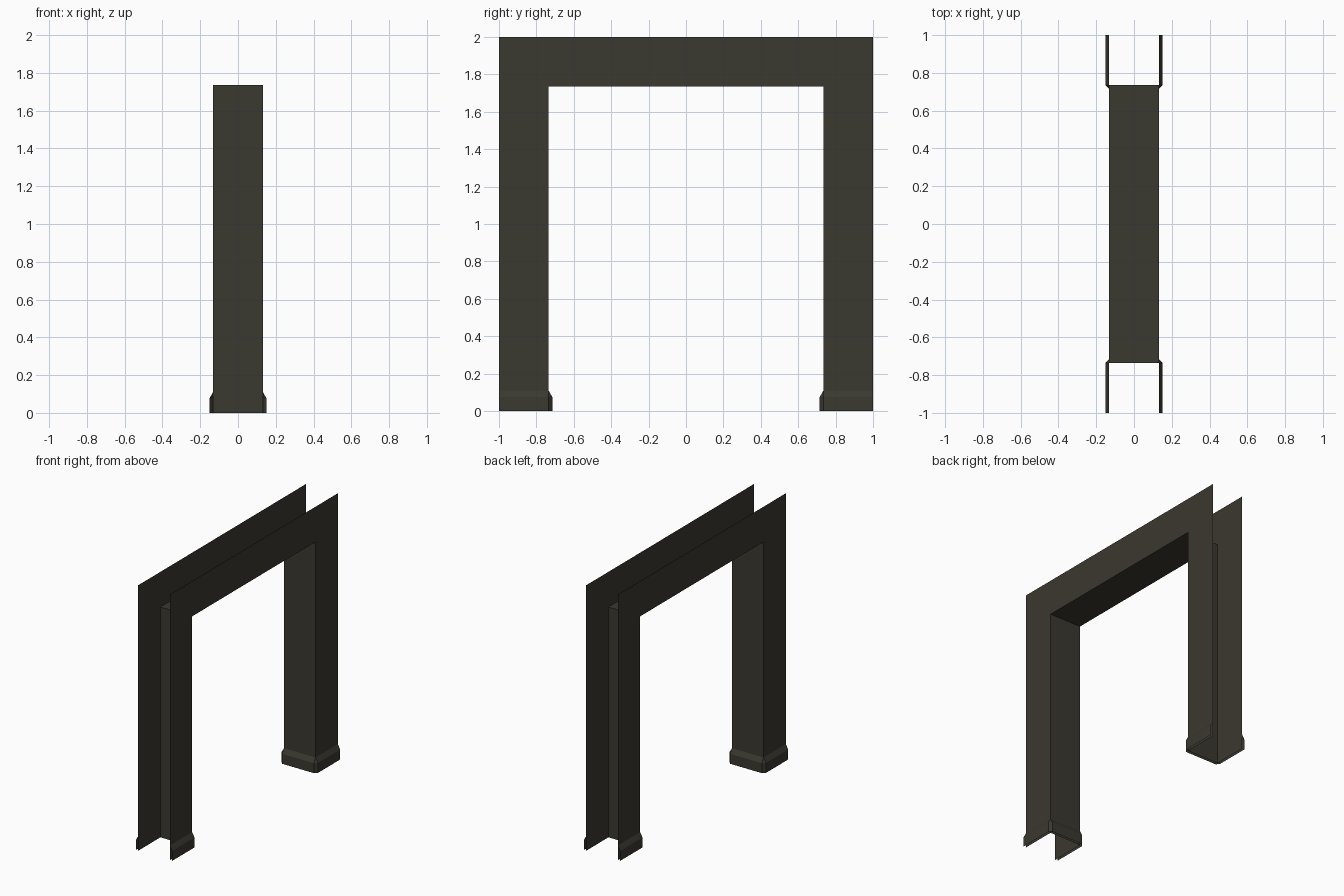
import bpy

if "Cube" in bpy.data.objects:
    bpy.data.objects.remove(bpy.data.objects["Cube"])

# Main dimensions
W, OUT, INN, TOP, OPEN_TOP = 0.132, 1.0, 0.735, 2.0, 1.735

paint = bpy.data.materials.new("dark olive grey")
paint.diffuse_color = (0.042, 0.040, 0.029, 1)
paint.use_nodes = True
paint.node_tree.nodes["Principled BSDF"].inputs["Base Color"].default_value = paint.diffuse_color


def make(name, verts, faces):
    mesh = bpy.data.meshes.new(name)
    mesh.from_pydata(verts, [], faces)
    mesh.materials.append(paint)
    obj = bpy.data.objects.new(name, mesh)
    bpy.context.collection.objects.link(obj)
    return obj


# Side casings: thin arch-shaped sheets on both wall faces
arch = [(-OUT, 0), (-INN, 0), (-INN, OPEN_TOP), (INN, OPEN_TOP),
        (INN, 0), (OUT, 0), (OUT, TOP), (-OUT, TOP)]
for side, name in ((1, "right_casing"), (-1, "left_casing")):
    faces = [(0, 1, 2, 7), (2, 3, 6, 7), (3, 4, 5, 6)]
    if side < 0:
        faces = [f[::-1] for f in faces]
    make(name, [(side * W, y, z) for y, z in arch], faces)

# Inner lining of the opening
path = arch[1:5]
verts = [(x, y, z) for y, z in path for x in (-W, W)]
make("inner_lining", verts,
     [(2 * i, 2 * i + 1, 2 * i + 3, 2 * i + 2) for i in range(3)])

# Skirting wrapped round each foot, with chamfered corners and bevelled top
profile = [(0.0, 0.11), (0.02, 0.075), (0.02, 0.0)]
for s, name in ((1, "back_skirting"), (-1, "front_skirting")):
    verts = []
    for d, z in profile:
        verts += [(x, s * y, z) for x, y in (
            (-W - d, OUT), (-W - d, INN), (-W, INN - d),
            (W, INN - d), (W + d, INN), (W + d, OUT))]
    faces = []
    for r in range(2):
        for c in range(5):
            a = r * 6 + c
            f = (a, a + 6, a + 7, a + 1)
            if r == 0 and c in (1, 3):   # corner starts from a point
                f = (a, a + 6, a + 7)
            faces.append(f if s > 0 else f[::-1])
    make(name, verts, faces)
